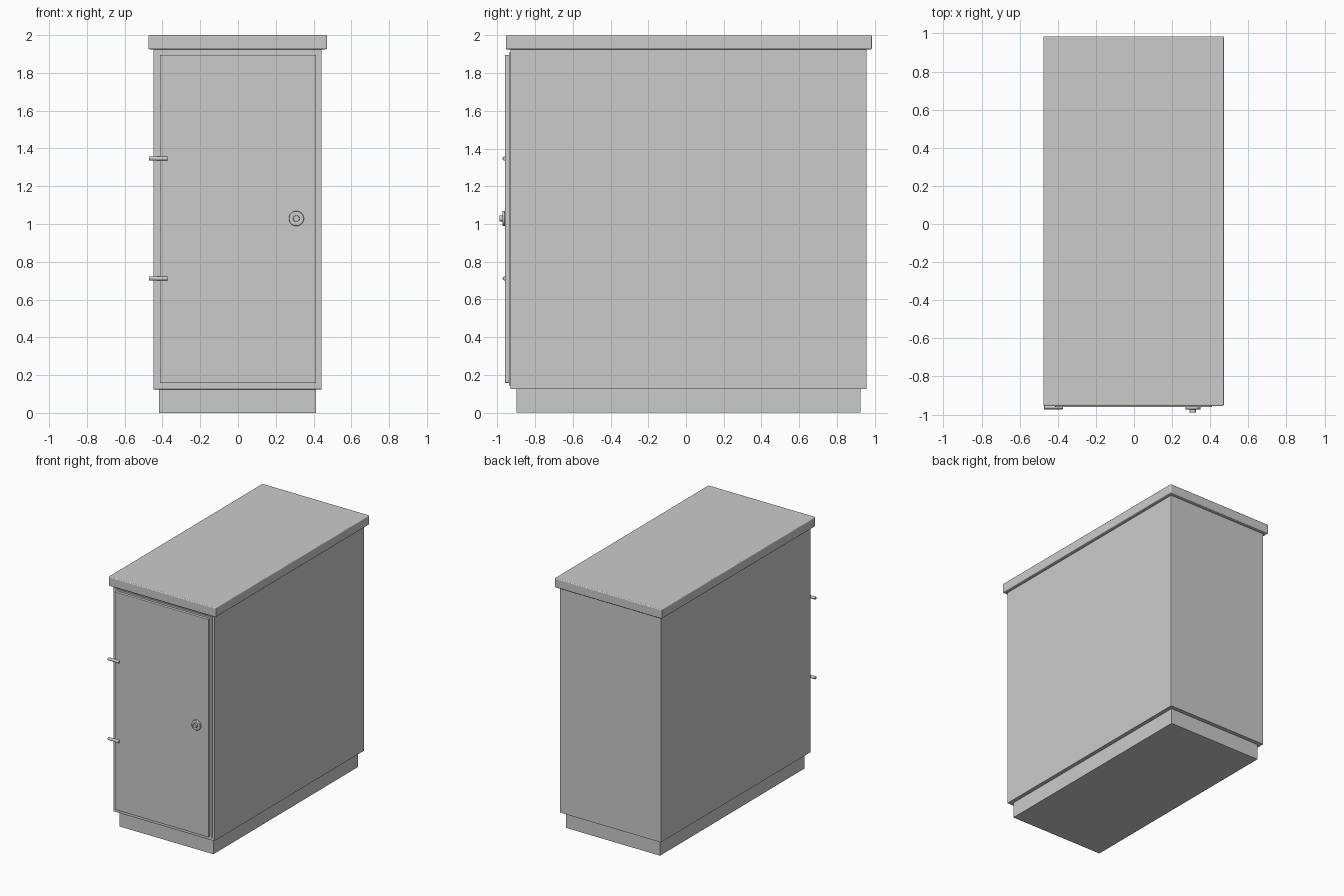
import bpy
import math

if "Cube" in bpy.data.objects:
    bpy.data.objects.remove(bpy.data.objects["Cube"])


def box(name, x0, x1, y0, y1, z0, z1, bevel=0.0, segments=2):
    bpy.ops.mesh.primitive_cube_add(
        size=1, location=((x0 + x1) / 2, (y0 + y1) / 2, (z0 + z1) / 2))
    ob = bpy.context.object
    ob.name = name
    ob.scale = (x1 - x0, y1 - y0, z1 - z0)
    bpy.ops.object.transform_apply(location=False, rotation=False, scale=True)
    if bevel:
        mod = ob.modifiers.new("rounded_edges", "BEVEL")
        mod.width = bevel
        mod.segments = segments
    return ob


def rod(name, radius, length, location, rotation, bevel=0.002):
    bpy.ops.mesh.primitive_cylinder_add(
        vertices=32, radius=radius, depth=length, location=location, rotation=rotation)
    ob = bpy.context.object
    ob.name = name
    bpy.ops.object.shade_smooth_by_angle(angle=math.radians(35))
    mod = ob.modifiers.new("soft_rim", "BEVEL")
    mod.width = bevel
    mod.segments = 2
    mod.limit_method = "ANGLE"
    return ob


# Cabinet carcass, recessed plinth and overhanging worktop
box("plinth", -0.418, 0.412, -0.898, 0.924, 0.0, 0.125)
box("cabinet_body", -0.448, 0.443, -0.931, 0.956, 0.125, 1.925, 0.002)
box("worktop", -0.475, 0.471, -0.955, 0.985, 1.925, 2.0, 0.007, 3)

# Front door on a thin seal
box("door_seal", -0.428, 0.425, -0.937, -0.929, 0.145, 1.908)
box("door", -0.414, 0.410, -0.960, -0.936, 0.158, 1.895, 0.003)

# Hinge pins along the left edge
for label, z in (("lower", 0.712), ("upper", 1.347)):
    rod(f"{label}_hinge", 0.011, 0.099, (-0.422, -0.961, z), (0, math.pi / 2, 0))

# Round lock plate with a small knob
facing = (math.pi / 2, 0, 0)
rod("lock_plate", 0.040, 0.014, (0.309, -0.966, 1.029), facing, 0.003)
rod("lock_knob", 0.017, 0.025, (0.309, -0.9765, 1.029), facing)
